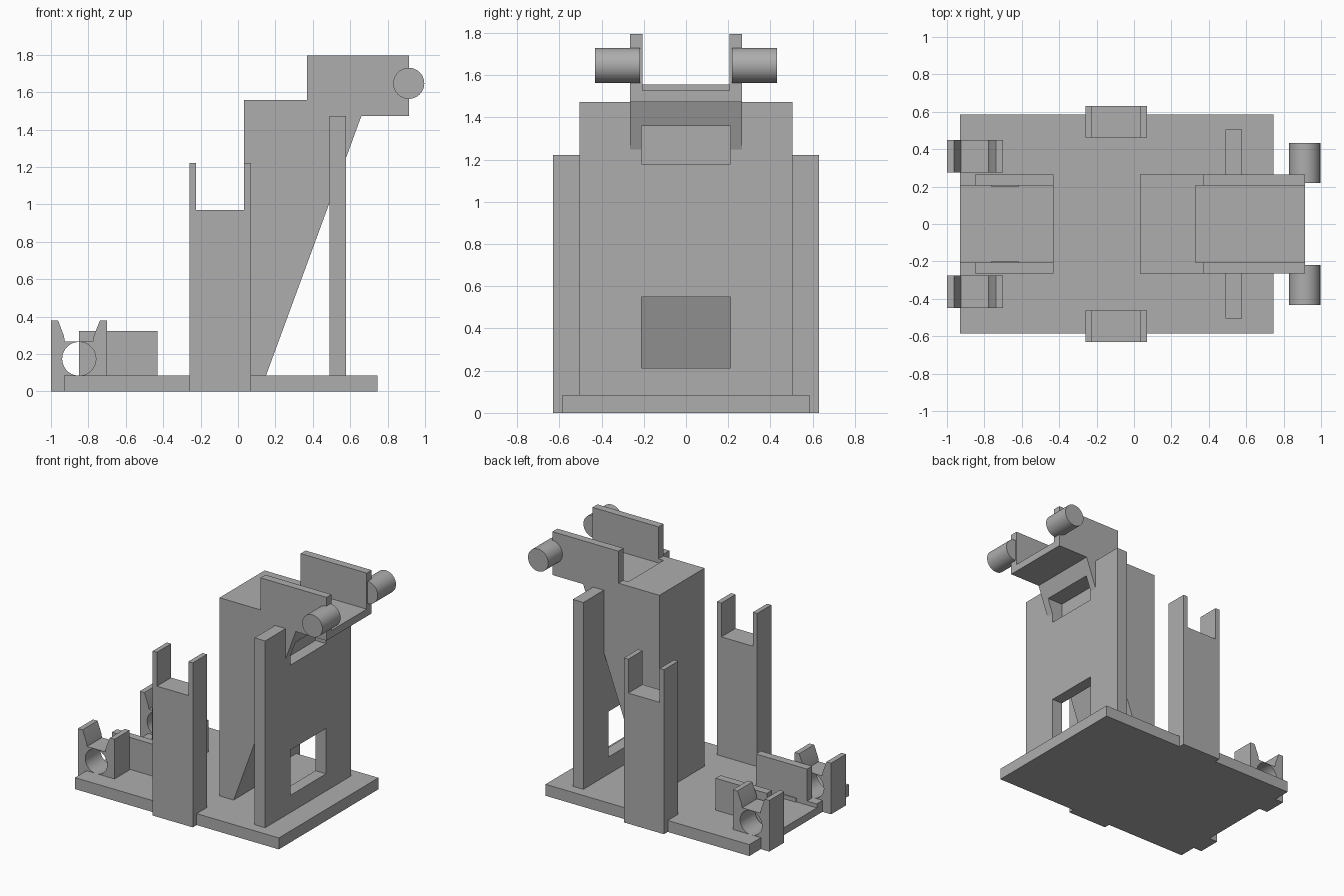
import bpy
import bmesh
from math import cos, sin, pi

if "Cube" in bpy.data.objects:
    bpy.data.objects.remove(bpy.data.objects["Cube"], do_unlink=True)

grey = bpy.data.materials.new("plain grey")
grey.use_nodes = True
grey.diffuse_color = (0.42, 0.42, 0.42, 1)
grey.node_tree.nodes["Principled BSDF"].inputs["Base Color"].default_value = (0.42, 0.42, 0.42, 1)


def prism(name, profile, y0, y1):
    """Extrude an x-z outline from y0 to y1."""
    bm = bmesh.new()
    near = [bm.verts.new((x, y0, z)) for x, z in profile]
    far = [bm.verts.new((x, y1, z)) for x, z in profile]
    bm.faces.new(near)
    bm.faces.new(far[::-1])
    n = len(profile)
    for i in range(n):
        j = (i + 1) % n
        bm.faces.new((near[i], far[i], far[j], near[j]))
    bmesh.ops.recalc_face_normals(bm, faces=bm.faces)
    mesh = bpy.data.meshes.new(name)
    bm.to_mesh(mesh)
    bm.free()
    mesh.materials.append(grey)
    obj = bpy.data.objects.new(name, mesh)
    bpy.context.collection.objects.link(obj)
    return obj


def box(name, x0, x1, y0, y1, z0, z1):
    return prism(name, [(x0, z0), (x1, z0), (x1, z1), (x0, z1)], y0, y1)


def circle(cx, cz, r, n=48):
    return [(cx + r * cos(2 * pi * i / n), cz + r * sin(2 * pi * i / n)) for i in range(n)]


def select(obj):
    bpy.ops.object.select_all(action="DESELECT")
    obj.select_set(True)
    bpy.context.view_layer.objects.active = obj


def cut(obj, cutter):
    """Subtract the cutter and throw it away."""
    cutter.hide_render = True
    mod = obj.modifiers.new("cut", "BOOLEAN")
    mod.operation = "DIFFERENCE"
    mod.solver = "EXACT"
    mod.object = cutter
    select(obj)
    bpy.ops.object.modifier_apply(modifier=mod.name)
    bpy.data.objects.remove(cutter, do_unlink=True)


def smooth(obj):
    select(obj)
    bpy.ops.object.shade_smooth_by_angle(angle=pi / 6)


# Base plate with a shallow channel at one end
base = box("base_plate", -0.93, 0.745, -0.585, 0.585, 0, 0.085)
cut(base, box("channel_cutter", -1.1, -0.43, -0.207, 0.207, 0.055, 0.2))

# Leaning column with an overhanging channelled arm
column = prism("column", [(0.033, 0.08), (0.148, 0.08), (0.66, 1.473), (0.913, 1.473),
                          (0.913, 1.795), (0.37, 1.795), (0.37, 1.557), (0.033, 1.557)],
               -0.265, 0.265)
cut(column, box("arm_cutter", 0.33, 1.1, -0.207, 0.207, 1.527, 2))
cut(column, box("pocket_cutter", 0.49, 0.8, -0.21, 0.21, 1.18, 1.36))

# Upright wall with two windows
wall = box("upright_wall", 0.49, 0.577, -0.505, 0.505, 0.08, 1.473)
for z0, z1 in ((0.213, 0.55), (1.18, 1.36)):
    cut(wall, box("window_cutter", 0.4, 0.7, -0.21, 0.21, z0, z1))

post = [(-0.26, 0), (0.07, 0), (0.07, 1.222), (0.033, 1.222), (0.033, 0.97),
        (-0.225, 0.97), (-0.225, 1.222), (-0.26, 1.222)]
clamp = [(-1, 0), (-0.7, 0), (-0.7, 0.38), (-0.738, 0.38), (-0.77, 0.3), (-0.777, 0.266),
         (-0.925, 0.266), (-0.932, 0.3), (-0.962, 0.38), (-1, 0.38)]

# Mirrored side parts
for side, s in (("left", 1), ("right", -1)):
    prism(side + "_forked_post", post, s * 0.463, s * 0.63)
    box(side + "_rail", -0.85, -0.43, s * 0.207, s * 0.265, 0.05, 0.322)
    box(side + "_rail_tab", -0.765, -0.615, s * 0.2, s * 0.21, 0.05, 0.085)
    holder = prism(side + "_pin_holder", clamp, s * 0.275, s * 0.45)
    cut(holder, prism("hole_cutter", circle(-0.85, 0.174, 0.09), s * 0.2, s * 0.5))
    smooth(holder)
    smooth(prism(side + "_arm_pin", circle(0.913, 1.647, 0.083), s * 0.218, s * 0.432))
